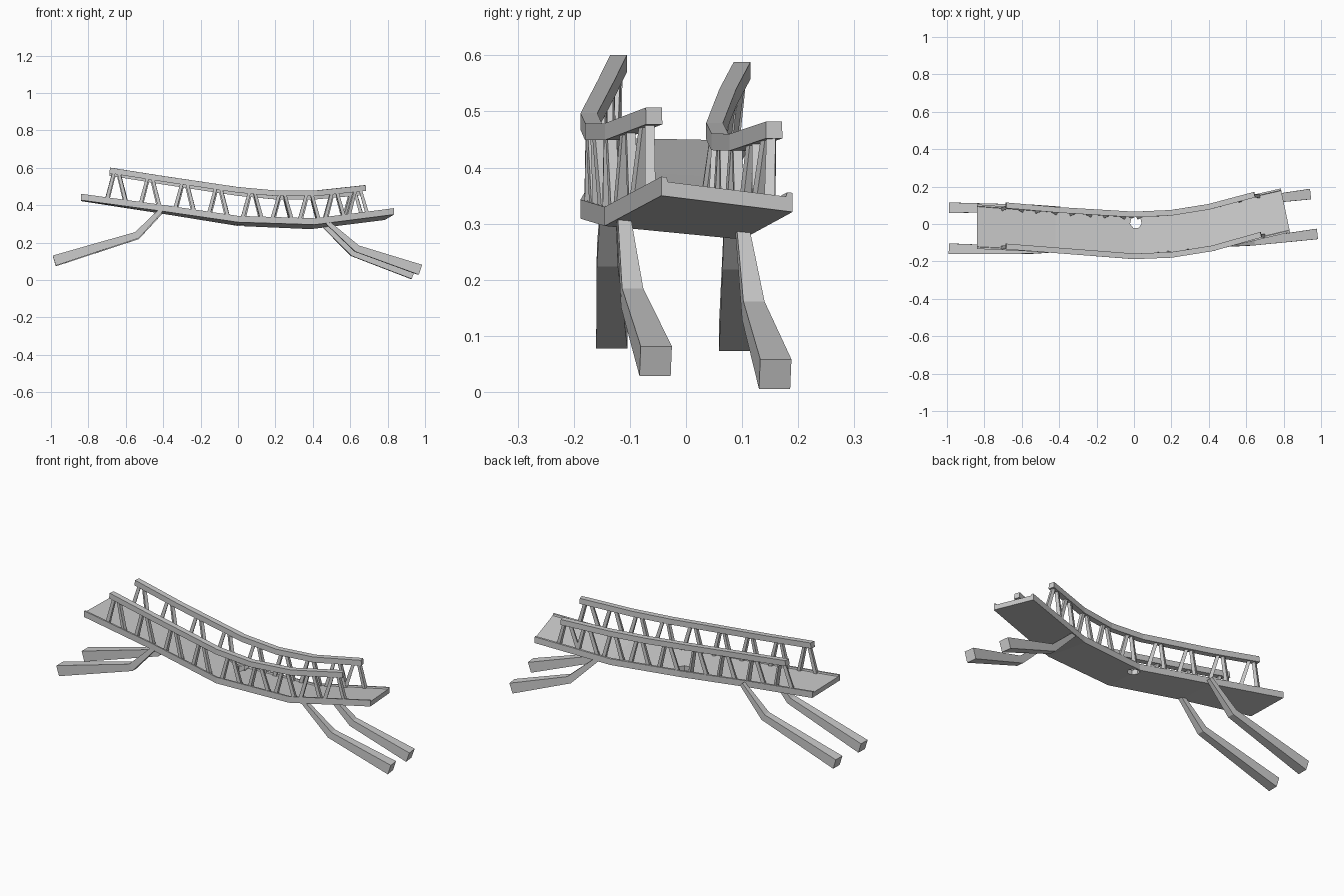
import bpy, bmesh
from mathutils import Vector

cube = bpy.data.objects.get("Cube")
if cube:
    bpy.data.objects.remove(cube, do_unlink=True)

grey = bpy.data.materials.new("stone_grey")
grey.use_nodes = True
colour = (0.6, 0.6, 0.6, 1)
grey.diffuse_color = colour
grey.node_tree.nodes["Principled BSDF"].inputs["Base Color"].default_value = colour


def loft(name, rings):
    """Join equal cross-sections into one closed solid."""
    bm = bmesh.new()
    loops = [[bm.verts.new(p) for p in ring] for ring in rings]
    n = len(loops[0])
    for a, b in zip(loops, loops[1:]):
        for i in range(n):
            j = (i + 1) % n
            bm.faces.new((a[i], a[j], b[j], b[i]))
    bm.faces.new(loops[0])
    bm.faces.new(loops[-1])
    bmesh.ops.recalc_face_normals(bm, faces=bm.faces)
    mesh = bpy.data.meshes.new(name)
    bm.to_mesh(mesh)
    bm.free()
    mesh.materials.append(grey)
    obj = bpy.data.objects.new(name, mesh)
    bpy.context.collection.objects.link(obj)
    return obj


def beam(name, points, sizes):
    """Square beam along a path, with one width per point."""
    pts = [Vector(p) for p in points]
    rings = []
    for i, (p, s) in enumerate(zip(pts, sizes)):
        before = (p - pts[i - 1]).normalized() if i else Vector()
        after = (pts[i + 1] - p).normalized() if i + 1 < len(pts) else Vector()
        tangent = (before + after).normalized()
        side = tangent.cross(Vector((0, 0, 1))).normalized()
        up = side.cross(tangent)
        rings.append([p + (side * a + up * b) * s / 2
                      for a, b in ((-1, -1), (1, -1), (1, 1), (-1, 1))])
    return loft(name, rings)


def along(path, x):
    """Point on a path at the given x."""
    pts = [Vector(p) for p in path]
    for a, b in zip(pts, pts[1:]):
        if x <= b.x:
            break
    return a.lerp(b, (x - a.x) / (b.x - a.x))


# Underside edges of the curved, twisted deck
front_edge = [(-0.84, -0.133, 0.427), (-0.42, -0.153, 0.37), (0, -0.188, 0.309),
              (0.41, -0.145, 0.296), (0.834, -0.044, 0.35)]
back_edge = [(-0.84, 0.105, 0.422), (-0.42, 0.073, 0.357), (0, 0.046, 0.289),
             (0.39, 0.1, 0.272), (0.785, 0.19, 0.321)]

# Deck slab with low lips along both edges
rings = []
for f, b in zip(front_edge, back_edge):
    f, b = Vector(f), Vector(b)
    section = ((0, 0), (1, 0), (1, 0.034), (0.96, 0.034),
               (0.95, 0.026), (0.05, 0.026), (0.04, 0.034), (0, 0.034))
    rings.append([f.lerp(b, t) + Vector((0, 0, h)) for t, h in section])
deck = loft("deck", rings)

# Broken hole through the deck
bpy.ops.mesh.primitive_cylinder_add(vertices=7, radius=0.032, depth=0.3,
                                    location=(0.01, 0.008, 0.32))
cutter = bpy.context.object
cutter.name = "hole_cutter"
cutter.hide_render = True
cut = deck.modifiers.new("hole", "BOOLEAN")
cut.operation = "DIFFERENCE"
cut.solver = "EXACT"
cut.object = cutter
bpy.context.view_layer.objects.active = deck
bpy.ops.object.modifier_apply(modifier=cut.name)
bpy.data.objects.remove(cutter, do_unlink=True)

# Handrails
front_rail = [(-0.685, -0.12, 0.586), (-0.4, -0.142, 0.541), (0, -0.173, 0.482),
              (0.2, -0.165, 0.464), (0.42, -0.13, 0.464), (0.68, -0.057, 0.492)]
back_rail = [(-0.685, 0.1, 0.573), (-0.4, 0.075, 0.526), (0, 0.051, 0.465),
             (0.2, 0.06, 0.446), (0.4, 0.092, 0.445), (0.645, 0.157, 0.467)]

# Leaning pairs of balusters under each handrail
peaks = (-0.65, -0.47, -0.285, -0.105, 0.075, 0.235, 0.38, 0.515, 0.64)
for side, rail, edge, inset in (("front", front_rail, front_edge, 0.014),
                                ("back", back_rail, back_edge, -0.014)):
    beam(side + "_handrail", rail, [0.03] * len(rail))
    for i, x in enumerate(peaks):
        x = min(x, rail[-1][0] - 0.03)
        for lean in (-1, 1):
            top = along(rail, x + lean * 0.012)
            foot = along(edge, x + lean * 0.052) + Vector((0, inset, 0.02))
            beam(f"{side}_baluster_{i}_{'right' if lean < 0 else 'left'}",
                 [foot, top], [0.019, 0.016])

# Bent legs, thicker toward the feet
legs = {
    "front_left_leg": [(0.47, -0.112, 0.315), (0.635, -0.096, 0.168), (0.972, -0.054, 0.055)],
    "back_left_leg": [(0.46, 0.1, 0.29), (0.615, 0.12, 0.145), (0.935, 0.159, 0.032)],
    "front_right_leg": [(-0.4, -0.138, 0.385), (-0.54, -0.14, 0.24), (-0.982, -0.132, 0.104)],
    "back_right_leg": [(-0.4, 0.082, 0.375), (-0.54, 0.084, 0.235), (-0.982, 0.087, 0.1)],
}
for name, path in legs.items():
    beam(name, path, [0.022, 0.038, 0.056])
